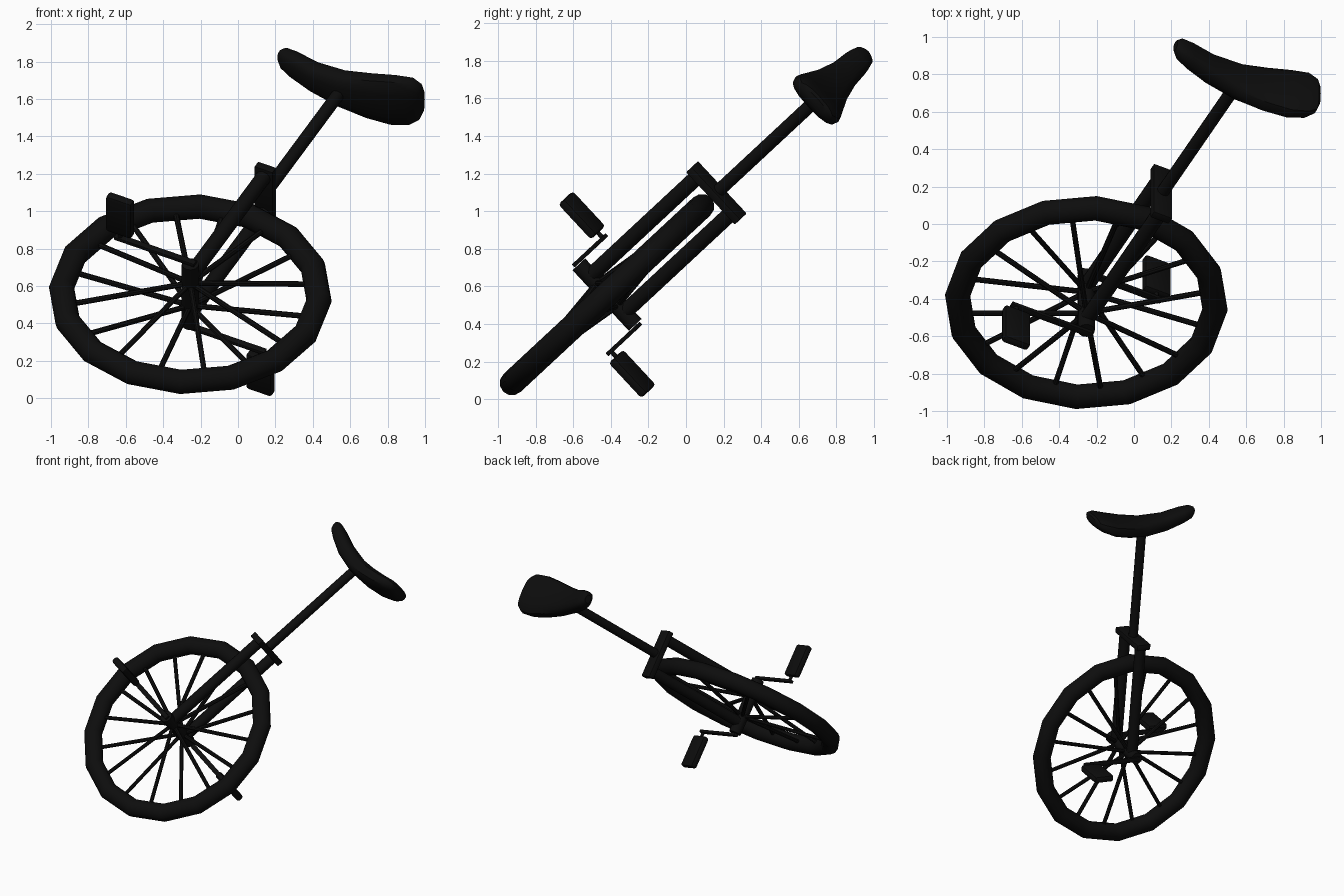
import bpy, bmesh, math
from mathutils import Matrix, Vector

if "Cube" in bpy.data.objects:
    bpy.data.objects.remove(bpy.data.objects["Cube"], do_unlink=True)

black = bpy.data.materials.new("near_black")
black.use_nodes = True
black.diffuse_color = (0.004, 0.004, 0.004, 1)
black.node_tree.nodes["Principled BSDF"].inputs["Base Color"].default_value = (0.004, 0.004, 0.004, 1)

# Leaning frame: local x runs along the seat, y along the axle, z up the post
seat_dir = Vector((0.893, -0.330, -0.307)).normalized()
axle_dir = Vector((0, 0.681, -0.732)).normalized()
post_dir = seat_dir.cross(axle_dir).normalized()
FRAME = Matrix((seat_dir, axle_dir, post_dir)).transposed().to_4x4()
FRAME.translation = (-0.255, -0.42, 0.556)


def finish(name, bm):
    bmesh.ops.recalc_face_normals(bm, faces=bm.faces)
    mesh = bpy.data.meshes.new(name)
    bm.to_mesh(mesh)
    bm.free()
    mesh.materials.append(black)
    obj = bpy.data.objects.new(name, mesh)
    bpy.context.collection.objects.link(obj)
    obj.matrix_world = FRAME
    bpy.ops.object.select_all(action='DESELECT')
    obj.select_set(True)
    bpy.context.view_layer.objects.active = obj
    bpy.ops.object.shade_smooth_by_angle(angle=math.radians(35))
    return obj


def rod(bm, start, end, radius, sides=12):
    start, end = Vector(start), Vector(end)
    d = end - start
    m = Matrix.Translation((start + end) / 2) @ d.to_track_quat('Z', 'Y').to_matrix().to_4x4()
    bmesh.ops.create_cone(bm, cap_ends=True, segments=sides, radius1=radius,
                          radius2=radius, depth=d.length, matrix=m)


def box(name, center, size, bevel):
    bm = bmesh.new()
    bmesh.ops.create_cube(bm, size=1, matrix=Matrix.Translation(center) @ Matrix.Diagonal((*size, 1)))
    bmesh.ops.bevel(bm, geom=bm.edges[:], offset=bevel, segments=2, affect='EDGES', profile=0.5)
    return finish(name, bm)


def loft(name, rings, closed=False):
    bm = bmesh.new()
    loops = [[bm.verts.new(p) for p in ring] for ring in rings]
    pairs = list(zip(loops, loops[1:])) + ([(loops[-1], loops[0])] if closed else [])
    for a, b in pairs:
        for i in range(len(a)):
            j = (i + 1) % len(a)
            bm.faces.new((a[i], a[j], b[j], b[i]))
    if not closed:
        bm.faces.new(loops[0])
        bm.faces.new(loops[-1])
    return finish(name, bm)


# Tyre: sixteen straight sections with a round profile
SEG = 16
tyre = []
for k in range(SEG):
    t = math.tau * k / SEG
    ring = []
    for i in range(12):
        p = math.tau * i / 12
        r = 0.69 + 0.068 * math.cos(p)
        ring.append((r * math.cos(t), 0.066 * math.sin(p), r * math.sin(t)))
    tyre.append(ring)
loft("tyre", tyre, closed=True)

# Spokes run alternately to either end of the hub
bm = bmesh.new()
for k in range(SEG):
    t = math.tau * (k + 0.5) / SEG
    c, s = math.cos(t), math.sin(t)
    y = 0.08 if k % 2 == 0 else -0.08
    rod(bm, (0.02 * c, y, 0.02 * s), (0.65 * c, 0, 0.65 * s), 0.015, 8)
finish("spokes", bm)

# Hub
bm = bmesh.new()
rod(bm, (0, -0.22, 0), (0, 0.22, 0), 0.046)
finish("hub", bm)

# Fork legs, cranks and pedals on both sides
for side, label in ((1, "left"), (-1, "right")):
    bm = bmesh.new()
    rod(bm, (0, 0.132 * side, -0.02), (0, 0.132 * side, 0.88), 0.042)
    finish(label + "_fork_leg", bm)
    box(label + "_crank", (0.21 * side, 0.234 * side, 0), (0.48, 0.022, 0.036), 0.004)
    bm = bmesh.new()
    rod(bm, (0.42 * side, 0.23 * side, 0), (0.42 * side, 0.3 * side, 0), 0.012)
    finish(label + "_pedal_pin", bm)
    box(label + "_pedal", (0.42 * side, 0.4 * side, 0), (0.156, 0.255, 0.054), 0.018)

# Crown joining the legs, and the seat post
box("fork_crown", (0, 0, 0.89), (0.11, 0.38, 0.046), 0.006)
bm = bmesh.new()
rod(bm, (0, 0, 0.87), (0, 0, 1.8), 0.035)
finish("seat_post", bm)

# Saddle: x, half width, middle height, half thickness
stations = [
    (-0.42, 0.03, 1.890, 0.025), (-0.39, 0.06, 1.880, 0.045), (-0.32, 0.075, 1.860, 0.055),
    (-0.18, 0.085, 1.822, 0.062), (0.0, 0.115, 1.806, 0.065), (0.15, 0.145, 1.822, 0.066),
    (0.28, 0.165, 1.850, 0.064), (0.37, 0.16, 1.882, 0.056), (0.415, 0.125, 1.898, 0.042),
    (0.43, 0.08, 1.905, 0.025),
]
saddle = []
for x, w, h, t in stations:
    ring = []
    for i in range(16):
        p = math.tau * i / 16
        c, s = math.cos(p), math.sin(p)
        ring.append((x, w * math.copysign(abs(c) ** 0.75, c), h + t * math.copysign(abs(s) ** 0.75, s)))
    saddle.append(ring)
loft("saddle", saddle)
